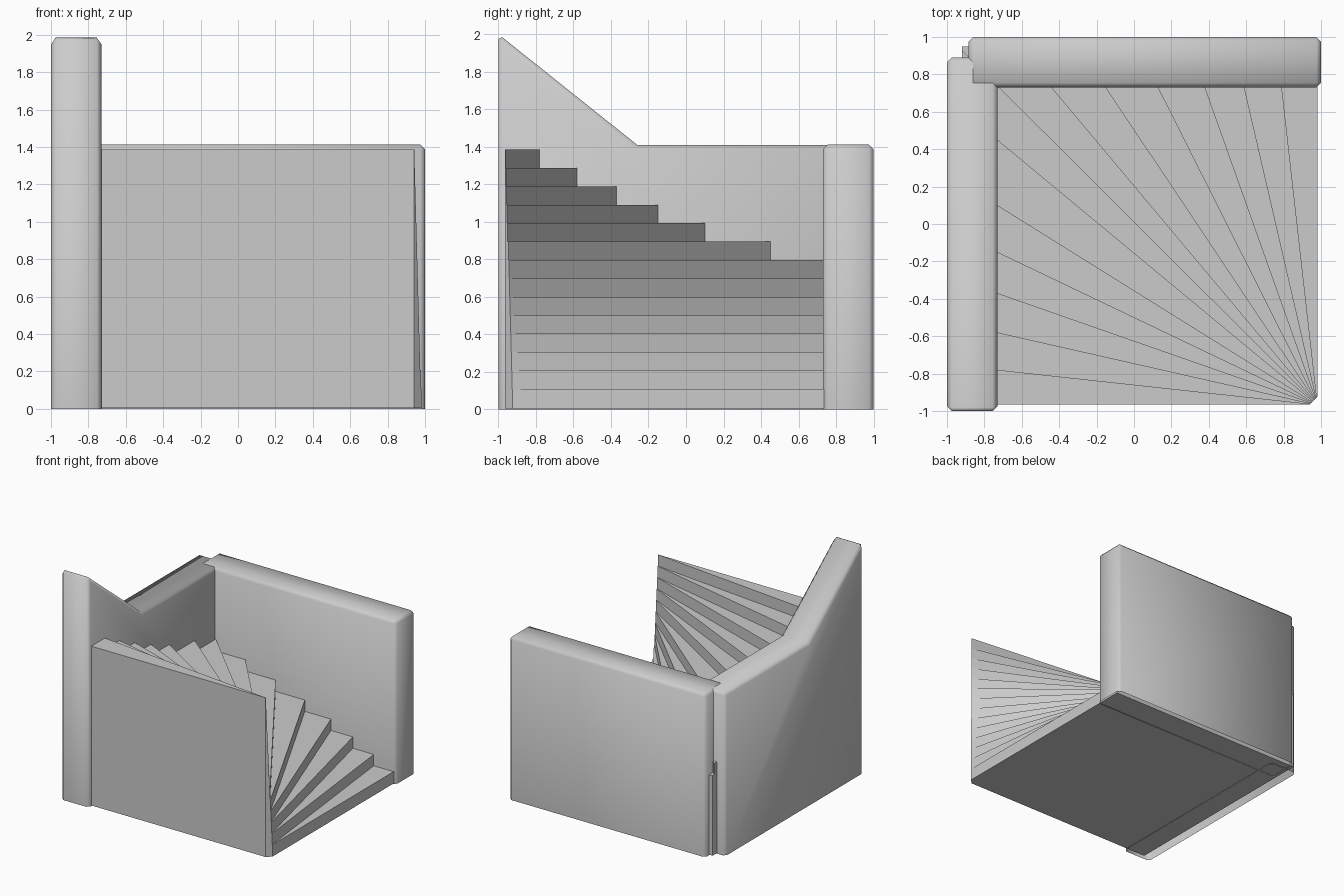
import bpy, bmesh
from mathutils import Vector

cube = bpy.data.objects.get("Cube")
if cube:
    bpy.data.objects.remove(cube)

stone = bpy.data.materials.new("plain grey")
stone.use_nodes = True
GREY = (0.6, 0.6, 0.6, 1)
stone.diffuse_color = GREY
stone.node_tree.nodes["Principled BSDF"].inputs["Base Color"].default_value = GREY


def finish(name, bm):
    mesh = bpy.data.meshes.new(name)
    bm.to_mesh(mesh)
    bm.free()
    mesh.materials.append(stone)
    obj = bpy.data.objects.new(name, mesh)
    bpy.context.collection.objects.link(obj)
    return obj


def wall(name, x0, x1, profile, crease=None, bevel=0.025):
    """Extrude a (y, z) profile along x, open at the bottom, with chamfered edges."""
    bm = bmesh.new()
    face = bm.faces.new([bm.verts.new((x0, y, z)) for y, z in profile])
    ext = bmesh.ops.extrude_face_region(bm, geom=[face], use_keep_orig=True)
    moved = [v for v in ext["geom"] if isinstance(v, bmesh.types.BMVert)]
    bmesh.ops.translate(bm, verts=moved, vec=(x1 - x0, 0, 0))
    bmesh.ops.recalc_face_normals(bm, faces=bm.faces)
    ground = [f for f in bm.faces if all(v.co.z < 0.001 for v in f.verts)]
    bmesh.ops.delete(bm, geom=ground, context='FACES')
    edges = [e for e in bm.edges if not e.is_boundary
             and not (crease is not None and all(abs(v.co.y - crease) < 0.001 for v in e.verts))]
    bmesh.ops.bevel(bm, geom=edges, offset=bevel, segments=1, affect='EDGES')
    obj = finish(name, bm)
    bpy.ops.object.select_all(action='DESELECT')
    obj.select_set(True)
    bpy.context.view_layer.objects.active = obj
    bpy.ops.object.shade_smooth_by_angle(angle=1.0)


# Side wall with a raised sloping end, and the level back wall
wall("side_wall", -1, -0.73,
     [(-1, 0), (-1, 2.0), (-0.26, 1.41), (0.89, 1.41), (0.89, 0)], crease=-0.26)
wall("back_wall", -0.885, 1, [(0.73, 0), (0.73, 1.412), (1, 1.412), (1, 0)])

# Winding stair: risers fan out from the front corner and run into both walls
LEFT, BACK, BASE = -0.92, 0.95, 0.005
on_back = [0.98, 0.79, 0.59, 0.38, 0.13, -0.15, -0.44, -0.72]
on_side = [0.45, 0.1, -0.15, -0.37, -0.58, -0.78, -0.965]
targets = [Vector((x, 0.73)) for x in on_back] + [Vector((-0.73, y)) for y in on_side]
steps = len(targets) - 1
tip_first, tip_last = Vector((0.98, -0.925)), Vector((0.94, -0.965))
tips = [tip_first.lerp(tip_last, i / steps) for i in range(steps + 1)]


def reach(tip, target):
    """Continue the riser line until it meets the hidden edge of the stair block."""
    d = target - tip
    spans = []
    if d.y > 0.001:
        spans.append((BACK - tip.y) / d.y)
    if d.x < -0.001:
        spans.append((LEFT - tip.x) / d.x)
    return tip + d * min(spans)


outer = [reach(a, b) for a, b in zip(tips, targets)]
bm = bmesh.new()


def quad(a, b, low, high):
    bm.faces.new([bm.verts.new((p.x, p.y, z))
                  for p, z in ((a, low), (b, low), (b, high), (a, high))])


below = BASE
for i in range(steps):
    top = 0.108 + i * (1.385 - 0.108) / (steps - 1)
    rim = [outer[i], outer[i + 1]]
    if outer[i].x > LEFT + 0.001 and outer[i + 1].y < BACK - 0.001:
        rim.insert(1, Vector((LEFT, BACK)))
    outline = [tips[i]] + rim + [tips[i + 1]]
    bm.faces.new([bm.verts.new((p.x, p.y, top)) for p in outline])
    bm.faces.new([bm.verts.new((p.x, p.y, BASE)) for p in reversed(outline)])
    quad(tips[i], outer[i], below, top)
    for a, b in zip(rim, rim[1:]):
        quad(a, b, BASE, top)
    quad(tips[i + 1], tips[i], BASE, top)
    below = top
quad(outer[-1], tips[-1], BASE, below)
bmesh.ops.remove_doubles(bm, verts=bm.verts, dist=0.0005)
finish("winding_stair", bm)
